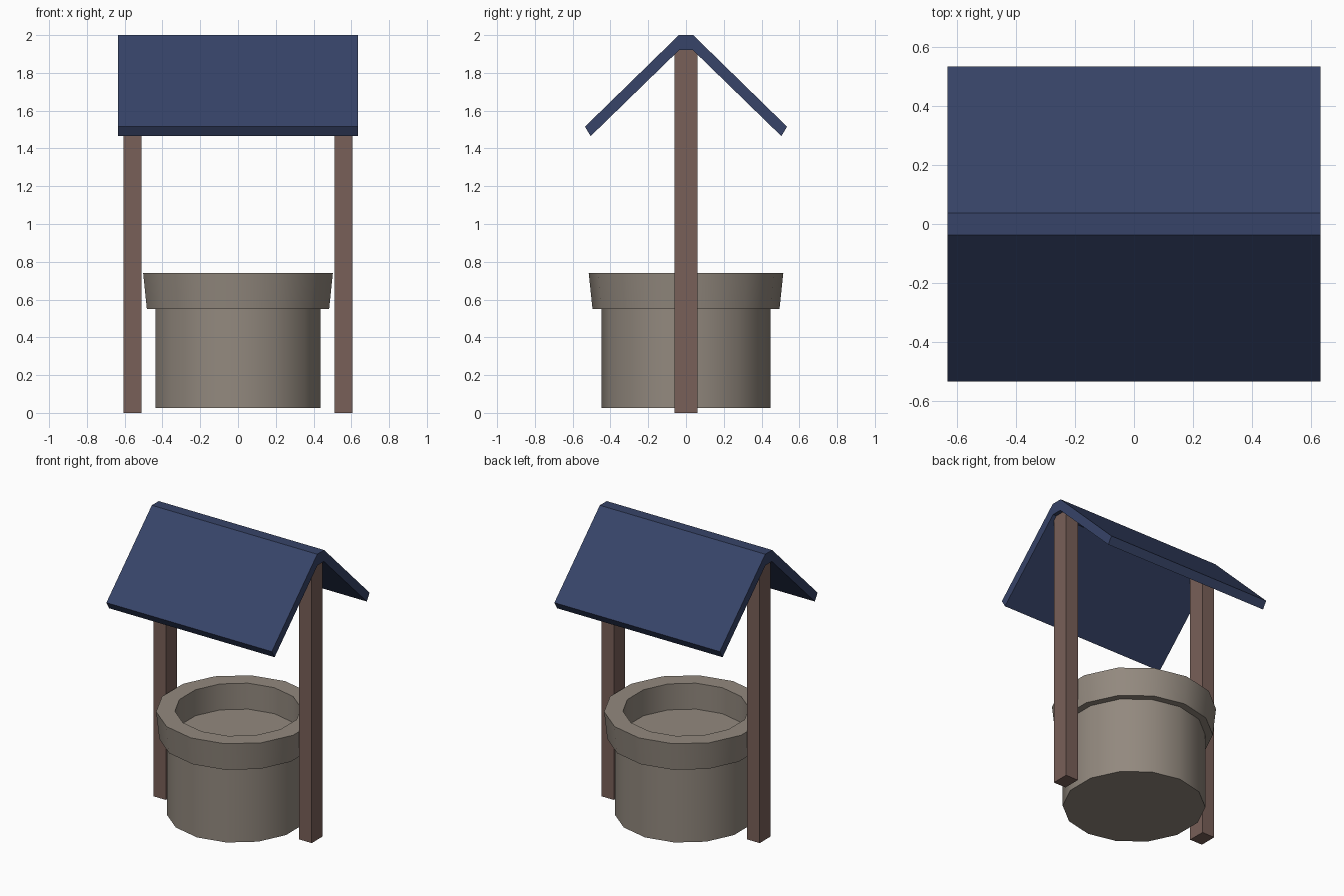
import bpy, bmesh, math

if "Cube" in bpy.data.objects:
    bpy.data.objects.remove(bpy.data.objects["Cube"])

def mat(name, rgb):
    m = bpy.data.materials.new(name)
    m.diffuse_color = (*rgb, 1)
    m.use_nodes = True
    m.node_tree.nodes["Principled BSDF"].inputs["Base Color"].default_value = m.diffuse_color
    return m

STONE = mat("grey_stone", (0.29, 0.25, 0.21))
WOOD = mat("brown_wood", (0.19, 0.115, 0.098))
ROOF = mat("blue_roof", (0.038, 0.057, 0.138))

def finish(bm, name, material, smooth=False):
    bmesh.ops.recalc_face_normals(bm, faces=bm.faces)
    if smooth:
        for f in bm.faces:
            f.smooth = True
        for e in bm.edges:
            e.smooth = e.calc_face_angle(0) < math.radians(32)
    me = bpy.data.meshes.new(name)
    bm.to_mesh(me)
    bm.free()
    me.materials.append(material)
    ob = bpy.data.objects.new(name, me)
    bpy.context.collection.objects.link(ob)
    return ob

def lathe(name, profile, material, closed, n=14):
    """Revolve (radius, z) points with corners on +-y; an open profile gets end caps."""
    bm = bmesh.new()
    rings = []
    for r, z in profile:
        angs = [math.pi / 2 + 2 * math.pi * i / n for i in range(n)]
        rings.append([bm.verts.new((r * math.cos(a), r * math.sin(a), z)) for a in angs])
    pairs = list(zip(rings, rings[1:]))
    if closed:
        pairs.append((rings[-1], rings[0]))
    else:
        bm.faces.new(rings[0])
        bm.faces.new(rings[-1])
    for a, b in pairs:
        for i in range(n):
            j = (i + 1) % n
            bm.faces.new((a[i], a[j], b[j], b[i]))
    return finish(bm, name, material, True)

# stone well: drum closed just inside the rim, and flared rim
lathe("well_drum", [(0.448, 0.025), (0.448, 0.56)], STONE, False)
lathe("well_rim", [(0.495, 0.55), (0.515, 0.74), (0.397, 0.74), (0.397, 0.55)], STONE, True)

# two wooden posts
for side, label in ((-1, "left"), (1, "right")):
    bm = bmesh.new()
    bmesh.ops.create_cube(bm, size=1)
    for v in bm.verts:
        v.co = (side * 0.559 + v.co.x * 0.096, v.co.y * 0.12, (v.co.z + 0.5) * 1.925)
    finish(bm, label + "_post", WOOD)

# bent roof slab: mirrored half section, extruded along x
half = [(0.038, 2.0), (0.535, 1.515), (0.505, 1.465), (0.035, 1.922)]
section = half + [(-y, z) for y, z in reversed(half)]
bm = bmesh.new()
ends = [[bm.verts.new((x, y, z)) for y, z in section] for x in (-0.634, 0.634)]
k = len(section)
for i in range(k):
    j = (i + 1) % k
    bm.faces.new((ends[0][i], ends[0][j], ends[1][j], ends[1][i]))
for e in ends:
    bm.faces.new(e)
finish(bm, "roof", ROOF)
